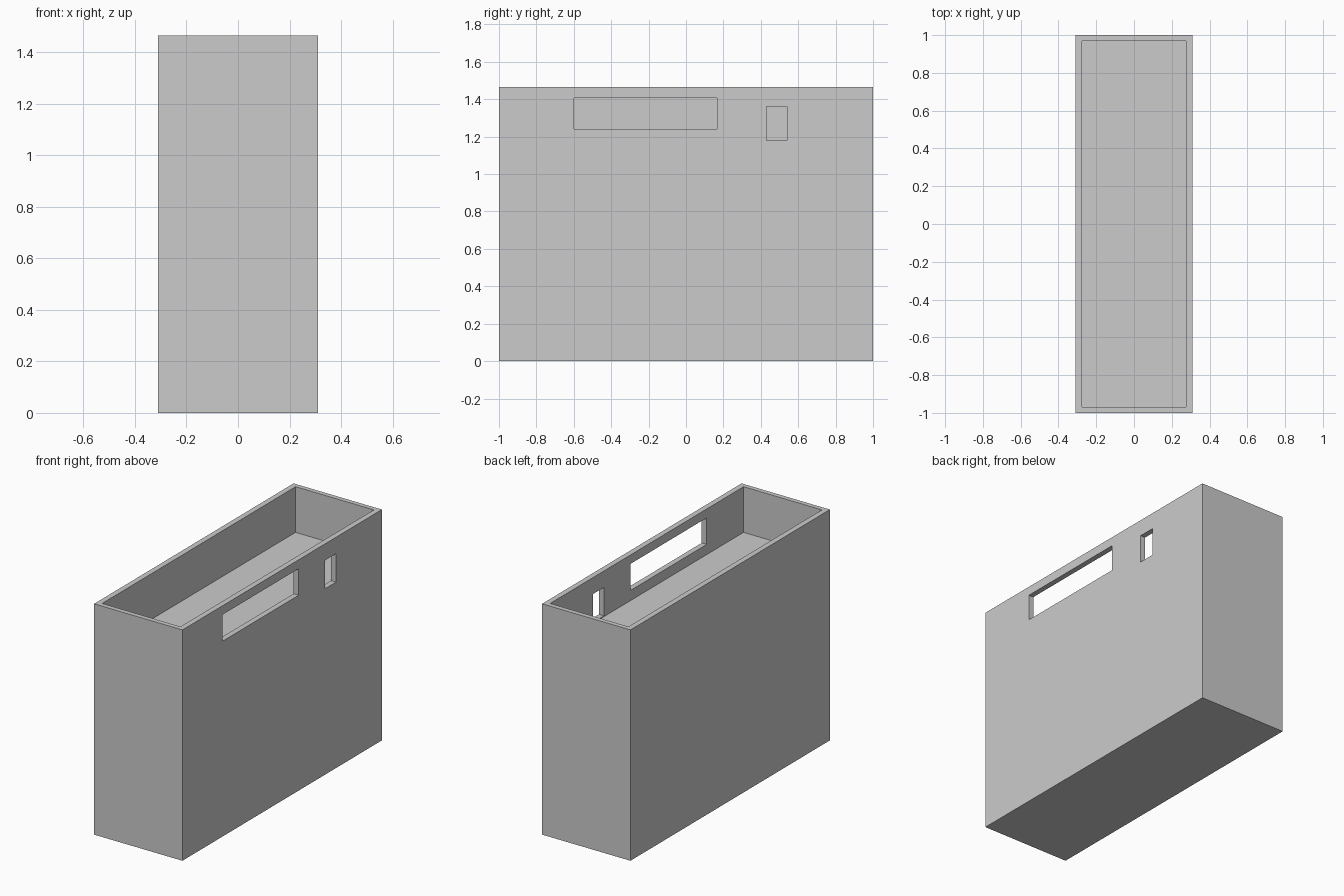
import bpy

if "Cube" in bpy.data.objects:
    bpy.data.objects.remove(bpy.data.objects["Cube"])


def block(name, x, y, z):
    """Box from (min, max) ranges on each axis."""
    bpy.ops.mesh.primitive_cube_add(size=1)
    ob = bpy.context.object
    ob.name = name
    for v in ob.data.vertices:
        v.co = [r[0] if c < 0 else r[1] for c, r in zip(v.co, (x, y, z))]
    return ob


def cut(target, cutter):
    """Subtract the cutter from the target and remove it."""
    mod = target.modifiers.new("cut", 'BOOLEAN')
    mod.operation = 'DIFFERENCE'
    mod.solver = 'EXACT'
    mod.object = cutter
    bpy.context.view_layer.objects.active = target
    bpy.ops.object.modifier_apply(modifier=mod.name)
    bpy.data.objects.remove(cutter, do_unlink=True)


W, L, H = 0.31, 1.0, 1.465      # half width, half length, height
FLOOR = 1.175                   # level of the recessed top

# Solid block
body = block("block_body", (-W, W), (-L, L), (0, H))

# Shallow recess leaving a thin parapet
cut(body, block("recess", (-0.275, 0.275), (-0.97, 0.97), (FLOOR, H + 0.2)))

# Wide and narrow openings through the right parapet
for y, z in (((-0.60, 0.165), (1.24, 1.408)),
             ((0.43, 0.54), (1.18, 1.36))):
    cut(body, block("opening", (0.2, 0.4), y, z))
